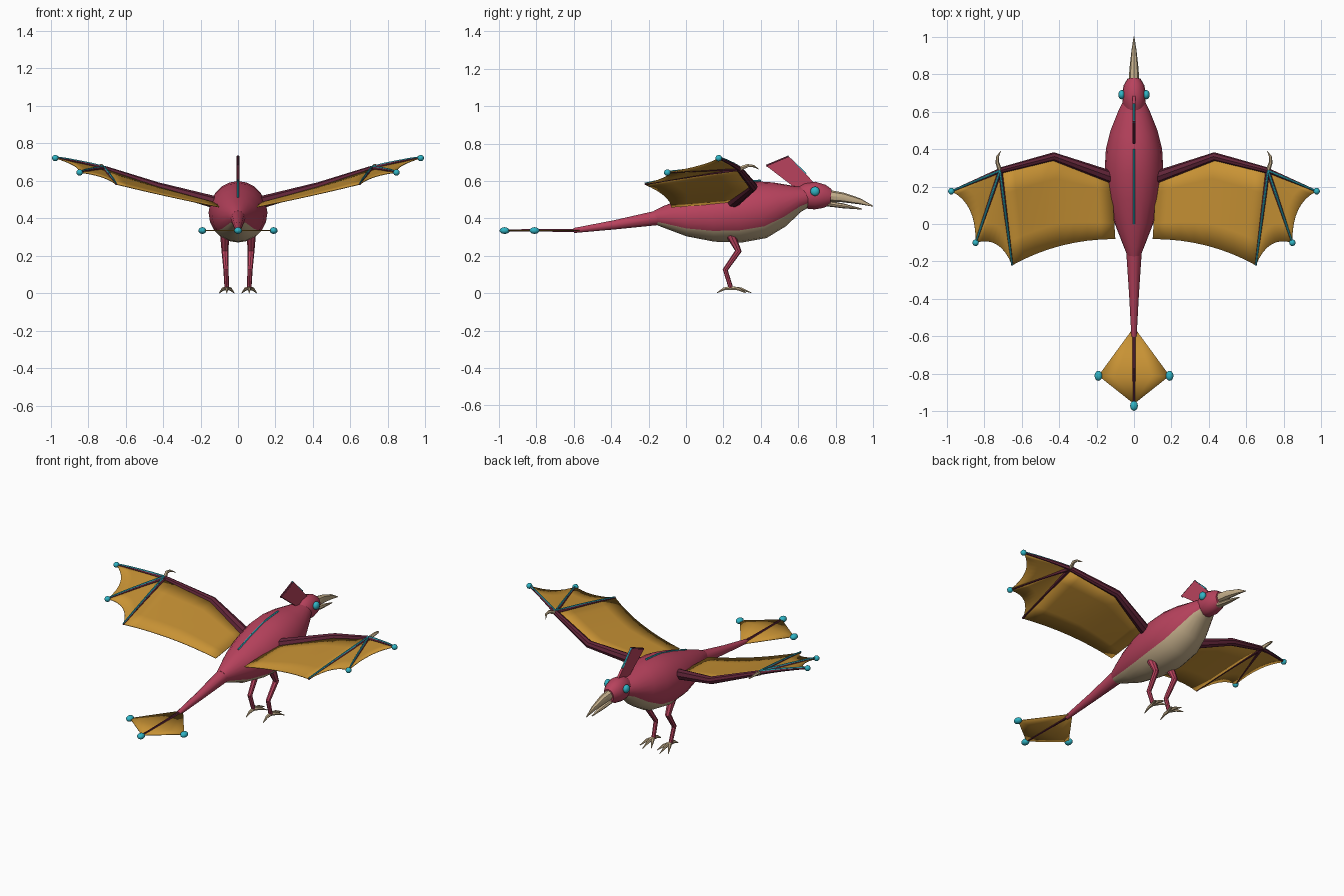
import bpy, bmesh
from math import sin, cos, tau
from mathutils import Vector

if "Cube" in bpy.data.objects:
    bpy.data.objects.remove(bpy.data.objects["Cube"])


def material(name, r, g, b):
    m = bpy.data.materials.new(name)
    m.use_nodes = True
    m.diffuse_color = (r, g, b, 1)
    m.node_tree.nodes["Principled BSDF"].inputs["Base Color"].default_value = (r, g, b, 1)
    return m


RED = material("crimson hide", .48, .055, .11)
DARK = material("dark maroon", .12, .018, .04)
TAN = material("tan horn", .56, .43, .26)
GOLD = material("golden membrane", .58, .29, .035)
CYAN = material("bright cyan", .03, .46, .56)


def finish(name, bm, mats, smooth=True):
    bmesh.ops.recalc_face_normals(bm, faces=bm.faces[:])
    me = bpy.data.meshes.new(name)
    bm.to_mesh(me)
    bm.free()
    ob = bpy.data.objects.new(name, me)
    bpy.context.collection.objects.link(ob)
    for m in mats:
        me.materials.append(m)
    if smooth:
        bpy.ops.object.select_all(action='DESELECT')
        ob.select_set(True)
        bpy.context.view_layer.objects.active = ob
        bpy.ops.object.shade_smooth_by_angle(angle=.7)
    return ob


def loft(name, pts, radii, mats, sides=8, ref=(0, 0, 1), under=None):
    """Skin elliptical rings along a path; faces lower than `under` get material 1."""
    bm = bmesh.new()
    pts = [Vector(p) for p in pts]
    rings = []
    for i, p in enumerate(pts):
        t = (pts[min(i + 1, len(pts) - 1)] - pts[max(i - 1, 0)]).normalized()
        side = t.cross(Vector(ref)).normalized()
        up = side.cross(t)
        a, b = radii[i] if isinstance(radii[i], tuple) else (radii[i], radii[i])
        rings.append([bm.verts.new(p + side * a * cos(k * tau / sides) + up * b * sin(k * tau / sides))
                      for k in range(sides)])
    for r, q in zip(rings, rings[1:]):
        for k in range(sides):
            n = (k + 1) % sides
            f = bm.faces.new((r[k], r[n], q[n], q[k]))
            if under is not None and sin((k + .5) * tau / sides) < under:
                f.material_index = 1
    bm.faces.new(rings[0])
    bm.faces.new(rings[-1])
    return finish(name, bm, mats)


def ball(name, loc, size, mat):
    bm = bmesh.new()
    bmesh.ops.create_uvsphere(bm, u_segments=12, v_segments=8, radius=1)
    for v in bm.verts:
        v.co = Vector(loc) + v.co * Vector(size)
    return finish(name, bm, [mat])


def sheet(name, edge_a, edge_b, mat):
    """Thin skin ruled between two edges with equal point counts."""
    bm = bmesh.new()
    rows = 4
    grid = [[bm.verts.new(a.lerp(b, j / rows)) for j in range(rows + 1)] for a, b in zip(edge_a, edge_b)]
    for r, q in zip(grid, grid[1:]):
        for j in range(rows):
            bm.faces.new((r[j], r[j + 1], q[j + 1], q[j]))
    bmesh.ops.remove_doubles(bm, verts=bm.verts[:], dist=.0005)
    ob = finish(name, bm, [mat])
    mod = ob.modifiers.new("thickness", 'SOLIDIFY')
    mod.thickness, mod.offset = .004, 0
    return ob


def bend(a, c, b, n=8):
    return [a * (1 - t) ** 2 + c * (2 * t * (1 - t)) + b * t * t for t in (i / n for i in range(n + 1))]


def profile(name, rows, mats, sides=20, under=None):
    """Loft along y from rows of (y, centre z, half width, half height)."""
    return loft(name, [(0, y, z) for y, z, w, h in rows], [(w, h) for y, z, w, h in rows],
                mats, sides, under=under)


# Body with pale belly
body = [(-.17, .405, .035, .036), (-.12, .408, .055, .058), (0, .407, .102, .103),
        (.14, .415, .138, .14), (.28, .43, .157, .16), (.4, .447, .15, .155),
        (.5, .475, .125, .122), (.6, .505, .085, .07), (.65, .515, .06, .055)]
profile("body", body, [RED, TAN], under=-.6)
loft("back_stripe", [(0, y, z + h + .001) for y, z, w, h in body[2:6]], [.006] * 4, [CYAN], 6)

# Head, beak and eyes
profile("head", [(.59, .515, .045, .045), (.64, .52, .06, .068), (.69, .522, .065, .074),
                 (.74, .518, .055, .062), (.775, .515, .035, .042)], [RED], 16)
profile("upper_beak", [(.75, .522, .03, .032), (.84, .512, .023, .026),
                       (.93, .491, .013, .016), (1, .465, .002, .002)], [TAN], 8)
profile("lower_beak", [(.74, .482, .024, .016), (.84, .467, .016, .013), (.94, .45, .003, .003)], [TAN], 8)

# Head crest: thin fan with coloured edges
bm = bmesh.new()
fan = [(.6, .55), (.43, .68), (.55, .73), (.7, .575)]
left, right = [[bm.verts.new((x, y, z)) for y, z in fan] for x in (.007, -.007)]
bm.faces.new(left)
bm.faces.new(right)
for i in range(4):
    j = (i + 1) % 4
    bm.faces.new((left[i], left[j], right[j], right[i]))
finish("crest", bm, [RED], smooth=False)
loft("crest_rear_edge", [(0, .43, .68), (0, .55, .73)], [.008, .008], [DARK], 6)
loft("crest_front_edge", [(0, .54, .732), (0, .64, .638)], [.007, .007], [CYAN], 6)

# Tail and its diamond vane
loft("tail", [(0, -.14, .405), (0, -.38, .366), (0, -.6, .335)], [.042, .026, .014], [RED], 10)
loft("tail_spine", [(0, -.58, .336), (0, -.96, .336)], [.01, .006], [DARK], 6)
tip, back = Vector((0, -.55, .335)), Vector((0, -.96, .335))
corners = [Vector((s * .19, -.81, .335)) for s in (-1, 1)]
sheet("tail_vane", [tip, corners[0], back], [tip, corners[1], back], GOLD)
for label, p in (("left", corners[1]), ("right", corners[0]), ("rear", Vector((0, -.97, .335)))):
    ball(f"tail_bead_{label}", p, (.021, .027, .018), CYAN)

# Paired parts
for s, label in ((1, "left"), (-1, "right")):
    def at(x, y, z):
        return Vector((s * x, y, z))

    ball(f"{label}_eye", at(.066, .69, .545), (.018, .025, .025), CYAN)

    # Wing arm and fingers
    root, shoulder, elbow = at(.1, -.08, .46), at(.12, .25, .485), at(.43, .36, .57)
    wrist, tip1 = at(.715, .285, .665), at(.975, .175, .722)
    tip2, tip3 = at(.845, -.1, .645), at(.65, -.22, .582)
    loft(f"{label}_arm", [shoulder, elbow, wrist], [.033, .023, .016], [DARK], 8)
    for n, tipn in enumerate((tip1, tip2, tip3)):
        mid = wrist.lerp(tipn, .5) + Vector((0, 0, .008))
        path = bend(wrist, mid, tipn, 4)
        loft(f"{label}_finger_{n + 1}", path, [.013, .011, .009, .007, .005], [DARK], 6)
        loft(f"{label}_finger_stripe_{n + 1}", [p + Vector((0, 0, .01 - .001 * i)) for i, p in enumerate(path)],
             [.006, .006, .005, .005, .004], [CYAN], 6)
        if n < 2:
            ball(f"{label}_wing_bead_{n + 1}", tipn, (.017, .018, .017), CYAN)
    loft(f"{label}_wing_claw", [wrist, at(.73, .33, .682), at(.728, .36, .68), at(.71, .39, .663)],
         [.012, .01, .007, .001], [TAN], 6)

    # Wing membranes with scalloped trailing edges
    lead = [shoulder.lerp(elbow, i / 4) for i in range(4)] + [elbow.lerp(wrist, i / 4) for i in range(5)]
    sheet(f"{label}_inner_membrane", lead, bend(root, at(.4, -.08, .52), tip3), GOLD)
    hub = [wrist] * 9
    sheet(f"{label}_middle_membrane", hub, bend(tip3, at(.715, -.06, .63), tip2), GOLD)
    sheet(f"{label}_outer_membrane", hub, bend(tip2, at(.84, .11, .68), tip1), GOLD)

    # Bent leg and clawed foot
    ankle = at(.06, .24, .028)
    loft(f"{label}_leg", [at(.07, .235, .32), at(.07, .28, .225), at(.064, .21, .125), ankle],
         [.026, .018, .014, .012], [RED], 8, ref=(1, 0, 0))
    for n, (dx, y) in enumerate(((-.04, .32), (0, .35), (.04, .32), (0, .165))):
        mid = ankle.lerp(at(.06 + dx, y, .018), .5)
        loft(f"{label}_toe_{n + 1}", [ankle, mid, at(.06 + dx, y, .002)], [.011, .009, .002], [TAN], 6)
